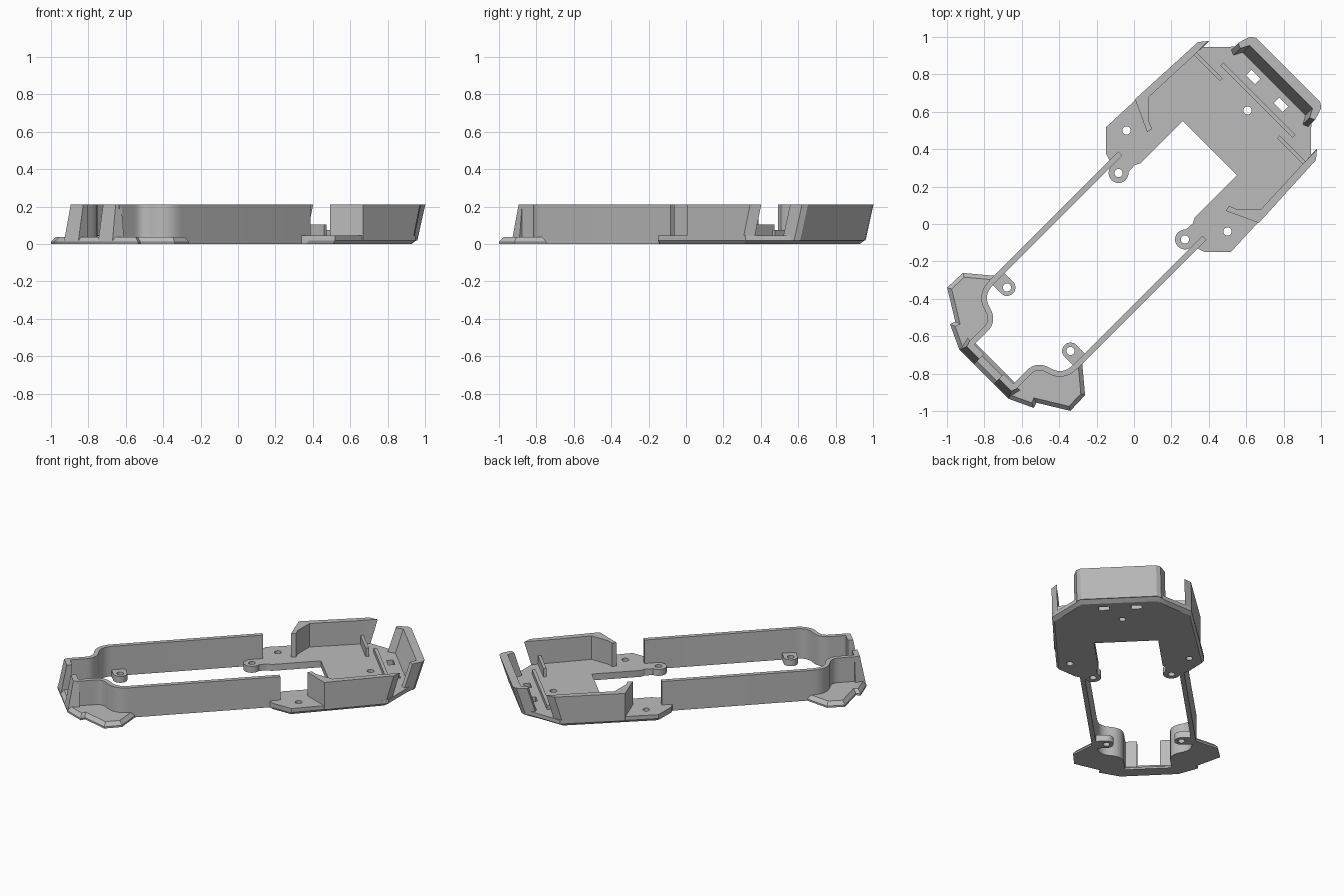
import bpy, bmesh
from math import sin, cos, radians, sqrt
from mathutils import Vector, geometry

cube = bpy.data.objects.get("Cube")
if cube:
    bpy.data.objects.remove(cube, do_unlink=True)

grey = bpy.data.materials.new("plain_grey")
grey.use_nodes = True
colour = (0.5, 0.5, 0.5, 1)
grey.diffuse_color = colour
grey.node_tree.nodes["Principled BSDF"].inputs["Base Color"].default_value = colour

HEIGHT, FLOOR = 0.21, 0.045


def place(u, v, z):
    """The tray lies diagonally: u runs along it, v across it."""
    return ((u - v) / sqrt(2), (u + v) / sqrt(2), z)


def prism(name, upper, z0, z1, lower=None):
    """Solid between a lower and an upper outline."""
    lower = lower or upper
    bm = bmesh.new()
    bottom = [bm.verts.new(place(u, v, z0)) for u, v in lower]
    top = [bm.verts.new(place(u, v, z1)) for u, v in upper]
    bm.faces.new(bottom)
    bm.faces.new(top)
    for i in range(len(top)):
        j = (i + 1) % len(top)
        bm.faces.new((bottom[i], bottom[j], top[j], top[i]))
    bmesh.ops.recalc_face_normals(bm, faces=bm.faces)
    mesh = bpy.data.meshes.new(name)
    bm.to_mesh(mesh)
    bm.free()
    mesh.materials.append(grey)
    obj = bpy.data.objects.new(name, mesh)
    bpy.context.collection.objects.link(obj)
    return obj


def mirror(points):
    return [(u, -v) for u, v in reversed(points)]


def offset(points, d, closed=False):
    """Shift a path to its left by d with mitred corners."""
    out, n = [], len(points)
    for i in range(n):
        p = Vector(points[i])
        a = Vector(points[i - 1]) if closed or i else None
        b = Vector(points[(i + 1) % n]) if closed or i < n - 1 else None
        d1 = (p - a).normalized() if a else (b - p).normalized()
        d2 = (b - p).normalized() if b else d1
        n1, n2 = Vector((-d1.y, d1.x)), Vector((-d2.y, d2.x))
        m = (n1 + n2).normalized()
        out.append(tuple(p + m * d / max(m.dot(n1), 0.4)))
    return out


def arc(u, v, r, start, end, steps=20):
    angles = [radians(start + (end - start) * i / steps) for i in range(steps + 1)]
    return [(u + r * cos(a), v + r * sin(a)) for a in angles]


def box(u0, u1, v0, v1):
    return [(u0, v0), (u1, v0), (u1, v1), (u0, v1)]


def cut(target, outlines):
    """Cut vertical openings right through a part."""
    for outline in outlines:
        cutter = prism("cutter", outline, -0.1, 0.3)
        cutter.hide_render = True
        mod = target.modifiers.new("opening", 'BOOLEAN')
        mod.operation, mod.solver, mod.object = 'DIFFERENCE', 'EXACT', cutter
        bpy.context.view_layer.objects.active = target
        bpy.ops.object.modifier_apply(modifier=mod.name)
        bpy.data.objects.remove(cutter, do_unlink=True)


def hole(u, v, r=0.022):
    return arc(u, v, r, 0, 345, 23)


def bend(*p):
    knots = [Vector((u, v, 0)) for u, v in p]
    return [(q.x, q.y) for q in geometry.interpolate_bezier(*knots, 9)]


# Rear floor with a square notch, rounded ears and a chamfered underside
half = [(1.095, 0.25), (1.035, 0.305), (0.94, 0.4), (0.895, 0.446),
        (0.262, 0.472), (0.16, 0.372), (0.148, 0.335)]
half += arc(0.134, 0.251, 0.053, 90, 320) + [(0.225, 0.22), (0.255, 0.205), (0.573, 0.205)]
outline = half + mirror(half)
under = [(u - 0.025 if u > 0.8 else u, v * (0.97 if abs(v) > 0.34 or u > 0.8 else 1))
         for u, v in outline]
rear_floor = prism("rear_floor", outline, 0.018, FLOOR)
rear_base = prism("rear_floor_underside", outline, 0, 0.018, under)
openings = [hole(0.858, 0)]
for s in (1, -1):
    openings += [hole(0.134, s * 0.251), hole(0.325, s * 0.382),
                 box(0.985, 1.028, s * 0.104 - 0.034, s * 0.104 + 0.034)]
cut(rear_floor, openings)
cut(rear_base, openings)

# Leaning rear wall with short wrapped corners
outer = [(1.078, 0.291), (1.146, 0.27), (1.165, 0.243)]
inner = [(1.112, 0.238), (1.066, 0.262)]
rim = outer + mirror(outer) + mirror(inner)[:] + inner
rear_foot = [(u - 0.06, v) for u, v in rim]
prism("rear_wall", rim, 0.018, HEIGHT, rear_foot)

# Locating ribs on the rear floor
prism("long_rib", box(0.926, 0.948, -0.274, 0.274), FLOOR - 0.01, 0.075)

# S-shaped wall that runs from each rail to the nose
curve = bend((-0.76, 0.318), (-0.83, 0.318), (-0.86, 0.28), (-0.872, 0.245))
curve += bend((-0.872, 0.245), (-0.885, 0.19), (-0.91, 0.163), (-0.96, 0.163))[1:]
wall_path = [(0.215, 0.318)] + curve + [(-1.075, 0.163)]

# Front floor: two wings joined by a bar, with a chamfered rim
wing = [(-1.135, 0.187), (-1.074, 0.317), (-1.045, 0.306), (-0.947, 0.466),
        (-0.832, 0.462), (-0.722, 0.33)]
front = wing + offset(curve, 0.015) + [(-1.05, 0.148)]
front += mirror(front)
prism("front_floor", offset(front, -0.022, True), 0.012, 0.037, front)
prism("front_floor_underside", front, 0, 0.012)

for s, side in ((1, "left"), (-1, "right")):
    def sided(points):
        return [(u, s * v) for u, v in points]

    # Rail and curved wall as one ribbon
    ribbon = offset(wall_path, 0.015) + offset(wall_path, -0.015)[::-1]
    prism(side + "_rail_wall", sided(ribbon), 0, HEIGHT)

    # Rear side wall with an angled return and a leaning end
    wall = [(0.476, 0.468), (0.397, 0.298), (0.427, 0.291), (0.445, 0.332),
            (0.537, 0.424), (0.836, 0.412), (0.935, 0.412), (0.976, 0.408), (0.93, 0.446)]
    foot = [(u - 0.055 if u > 0.9 else u, v) for u, v in wall]
    prism(side + "_rear_wall", sided(wall), 0.018, HEIGHT, sided(foot))
    prism(side + "_short_rib", sided(box(0.865, 0.885, 0.216, 0.412)), FLOOR - 0.01, 0.105)

    # Nose wall beside the central gap
    top = [(-1.095, 0.075), (-1.095, 0.17), (-1.06, 0.178), (-1.06, 0.075)]
    base = [(-1.133, 0.075), (-1.133, 0.183), (-1.06, 0.2), (-1.06, 0.075)]
    prism(side + "_nose_wall", sided(top), 0.012, HEIGHT, sided(base))

    # Screw lug on the inside of the rail
    lug = [(-0.675, 0.318)] + arc(-0.72, 0.24, 0.045, 0, -180) + [(-0.765, 0.318)]
    cut(prism(side + "_front_lug", sided(lug), 0, FLOOR), [hole(-0.72, s * 0.24)])

# Smooth the curved walls and holes, keep the corners sharp
bpy.ops.object.select_all(action='DESELECT')
for obj in bpy.context.scene.objects:
    if obj.type == 'MESH' and grey.name in obj.data.materials:
        obj.select_set(True)
        bpy.context.view_layer.objects.active = obj
bpy.ops.object.shade_smooth_by_angle(angle=radians(30))
